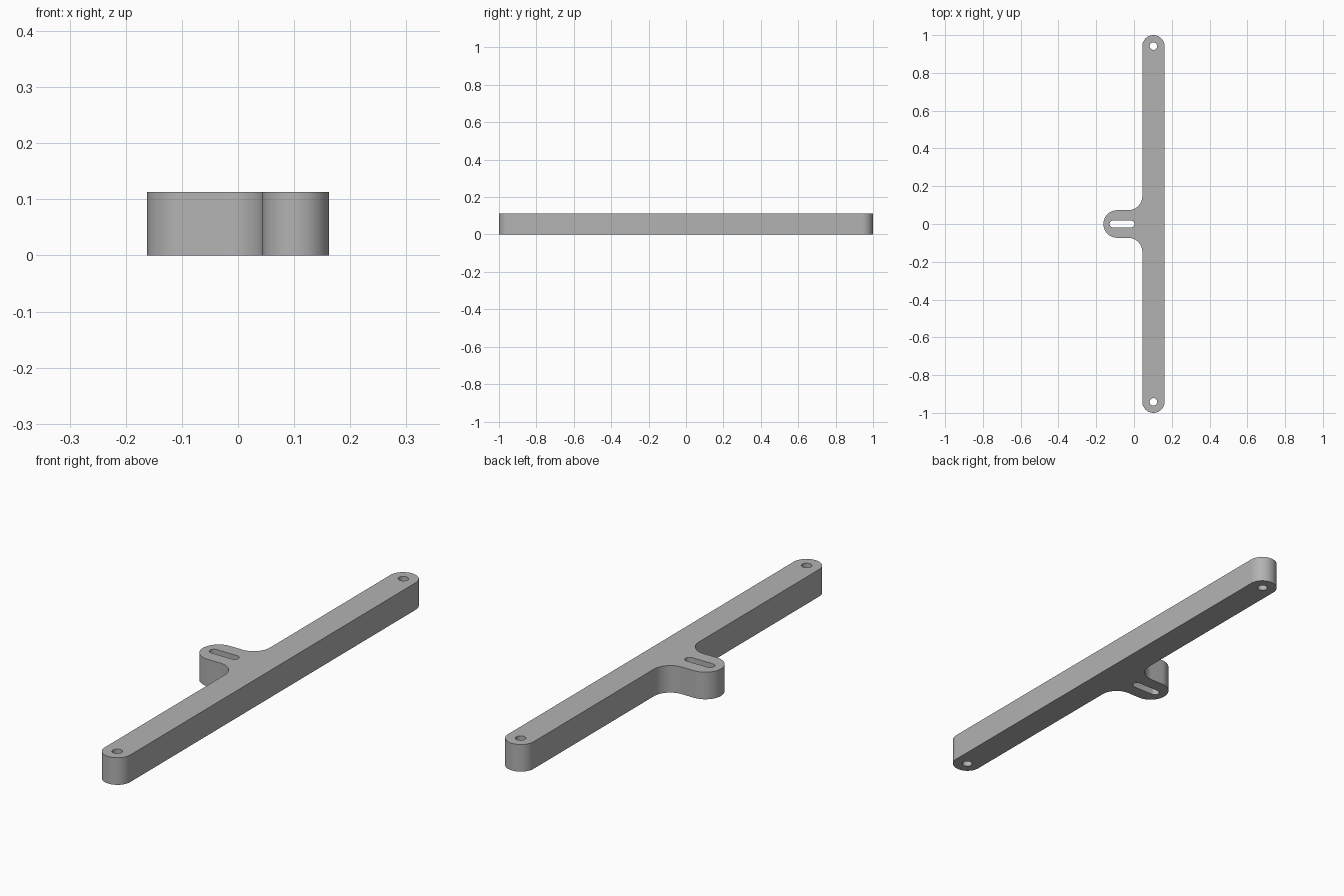
import bpy
from math import cos, sin, pi, radians

cube = bpy.data.objects.get("Cube")
if cube:
    bpy.data.objects.remove(cube, do_unlink=True)

HEIGHT = 0.113
BAR_X, BAR_R = 0.103, 0.059        # long bar centre and half width
TAB_X, TAB_R = -0.089, 0.073       # tab tip centre and half width
FILLET = 0.075                     # blend between tab and bar
HOLE_Y, HOLE_R = 0.942, 0.02
SLOT_ENDS, SLOT_R = (-0.111, -0.016), 0.018


def arc(cx, cy, r, start, end, steps=20):
    angles = [radians(start + (end - start) * i / steps) for i in range(steps + 1)]
    return [(cx + r * cos(a), cy + r * sin(a)) for a in angles]


# Outer outline, counter-clockwise from the back end of the bar
end_y = 1 - BAR_R
inner_x = BAR_X - BAR_R
fillet_x, fillet_y = inner_x - FILLET, TAB_R + FILLET
outline = (arc(BAR_X, end_y, BAR_R, 0, 180, 32)
           + arc(fillet_x, fillet_y, FILLET, 0, -90)
           + arc(TAB_X, 0, TAB_R, 90, 270, 32)
           + arc(fillet_x, -fillet_y, FILLET, 90, 0)
           + arc(BAR_X, -end_y, BAR_R, 180, 360, 32))

# Screw holes at both ends and the slot in the tab
holes = [arc(BAR_X, s * HOLE_Y, HOLE_R, 0, 360, 32)[:-1] for s in (-1, 1)]
slot = arc(SLOT_ENDS[1], 0, SLOT_R, -90, 90, 16) + arc(SLOT_ENDS[0], 0, SLOT_R, 90, 270, 16)

# Filled profile extruded to the plate height
curve = bpy.data.curves.new("bracket_profile", "CURVE")
curve.dimensions = "2D"
curve.fill_mode = "BOTH"
curve.extrude = HEIGHT / 2
for loop in [outline, slot] + holes:
    spline = curve.splines.new("POLY")
    spline.points.add(len(loop) - 1)
    for point, (x, y) in zip(spline.points, loop):
        point.co = (x, y, 0, 1)
    spline.use_cyclic_u = True

bracket = bpy.data.objects.new("mounting_bar", curve)
bpy.context.collection.objects.link(bracket)
bpy.ops.object.select_all(action="DESELECT")
bracket.select_set(True)
bpy.context.view_layer.objects.active = bracket
bpy.ops.object.convert(target="MESH")
bracket = bpy.context.object

# Weld the caps to the walls and stand the part on the floor
bpy.ops.object.mode_set(mode="EDIT")
bpy.ops.mesh.select_all(action="SELECT")
bpy.ops.mesh.remove_doubles(threshold=0.0001)
bpy.ops.mesh.normals_make_consistent(inside=False)
bpy.ops.object.mode_set(mode="OBJECT")
for v in bracket.data.vertices:
    v.co.z += HEIGHT / 2
bpy.ops.object.shade_smooth_by_angle(angle=radians(30))

# Plain grey
grey = bpy.data.materials.new("grey")
grey.use_nodes = True
color = (0.45, 0.45, 0.45, 1)
grey.diffuse_color = color
grey.node_tree.nodes["Principled BSDF"].inputs["Base Color"].default_value = color
bracket.data.materials.clear()
bracket.data.materials.append(grey)
